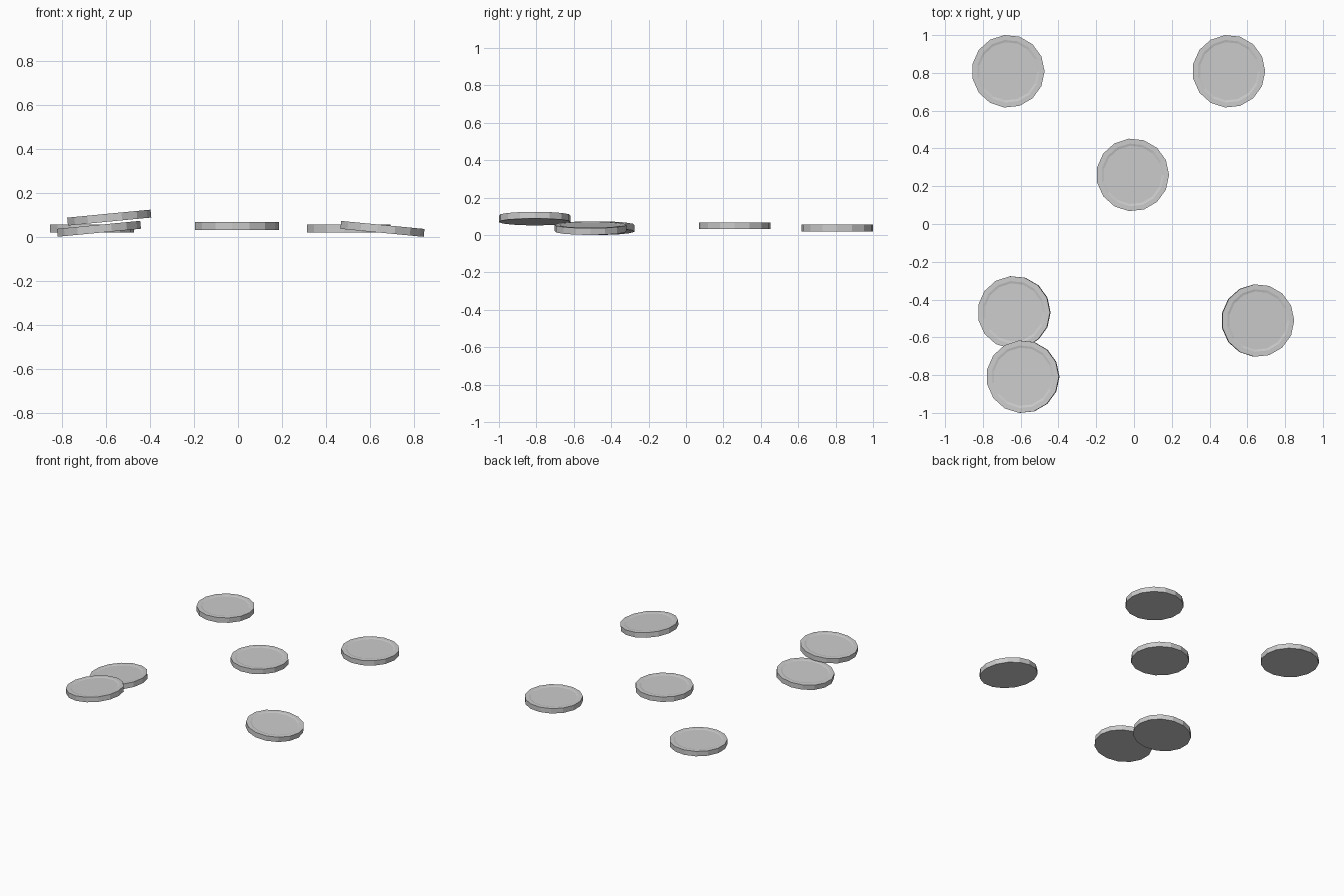
import bpy, bmesh, math

if "Cube" in bpy.data.objects:
    bpy.data.objects.remove(bpy.data.objects["Cube"])

SIDES, RADIUS, THICK = 15, 0.1926, 0.036


def disc(name, loc, tilt_deg):
    bm = bmesh.new()
    # Flat disc body
    bmesh.ops.create_cone(bm, cap_ends=True, segments=SIDES, radius1=RADIUS,
                          radius2=RADIUS, depth=THICK)
    # Put one corner exactly on +x
    a0 = min((math.atan2(v.co.y, v.co.x) for v in bm.verts), key=abs)
    c, s = math.cos(-a0), math.sin(-a0)
    for v in bm.verts:
        x, y, _ = v.co
        v.co.x, v.co.y = x * c - y * s, x * s + y * c
    # Raised rim around a shallow dished top
    bm.normal_update()
    top = max(bm.faces, key=lambda f: f.calc_center_median().z)
    bmesh.ops.inset_region(bm, faces=[top], thickness=0.026)
    bmesh.ops.inset_region(bm, faces=[top], thickness=0.012, depth=-0.003)
    me = bpy.data.meshes.new(name)
    bm.to_mesh(me)
    bm.free()
    ob = bpy.data.objects.new(name, me)
    ob.location = loc
    ob.rotation_euler.y = math.radians(tilt_deg)
    bpy.context.collection.objects.link(ob)


# Scattered discs: three lying level, three tilted, two of them overlapping
for name, loc, tilt in (
    ("disc_back_left", (-0.666, 0.8085, 0.038), 0),
    ("disc_back_right", (0.502, 0.8085, 0.038), 0),
    ("disc_centre", (-0.007, 0.26, 0.049), 0),
    ("disc_left_lower", (-0.635, -0.468, 0.037), -5.5),
    ("disc_left_upper", (-0.588, -0.8085, 0.088), -5.5),
    ("disc_front_right", (0.655, -0.511, 0.037), 5.5),
):
    disc(name, loc, tilt)
